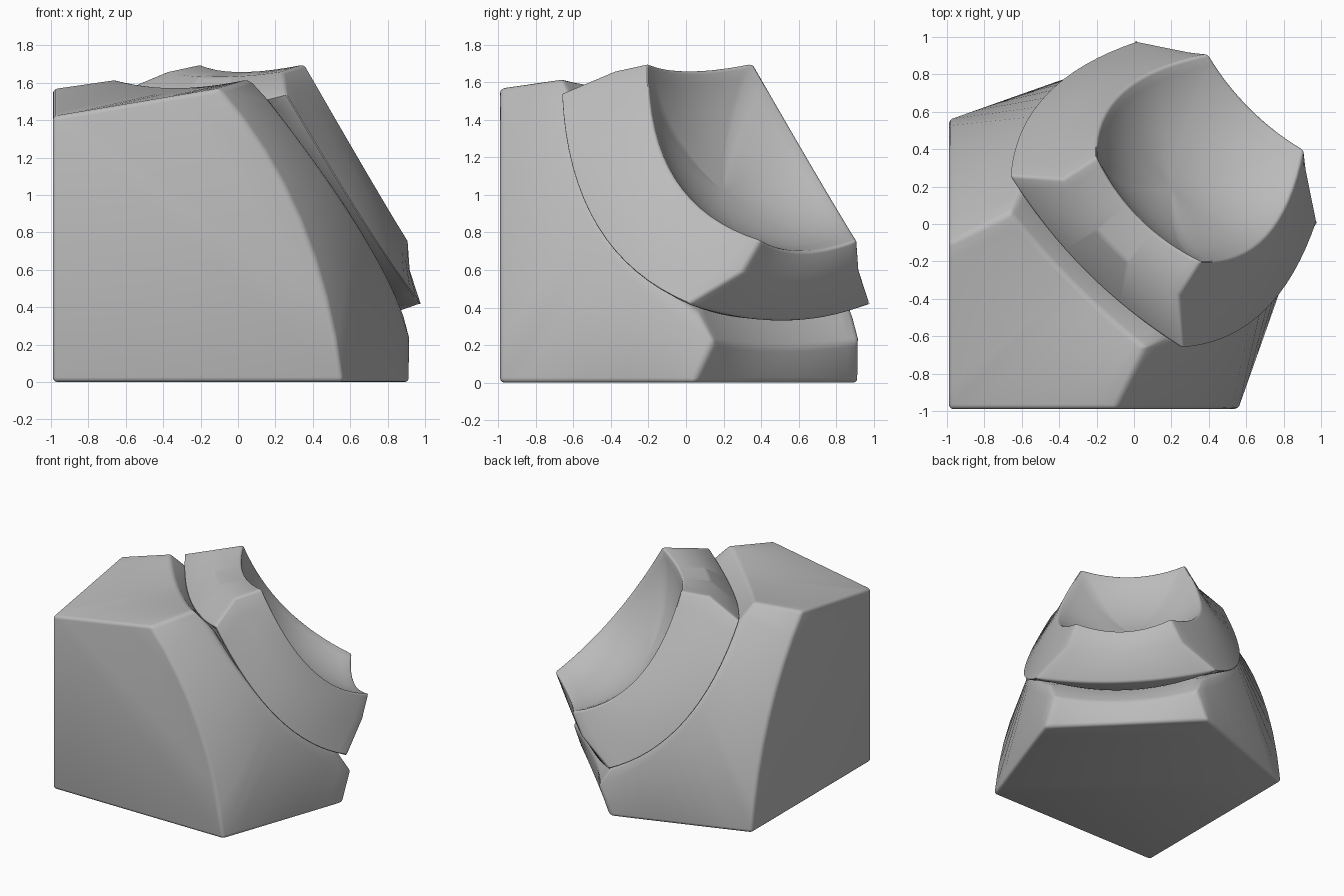
import bpy, bmesh
from mathutils import Vector

if "Cube" in bpy.data.objects:
    bpy.data.objects.remove(bpy.data.objects["Cube"])

N = 16                                   # samples along each side of a loop
CENTRE = Vector((0.73, 0.73, 1.62))      # centre of the round bowl

grey = bpy.data.materials.new("plain grey")
grey.diffuse_color = (0.5, 0.5, 0.5, 1)
grey.use_nodes = True
grey.node_tree.nodes["Principled BSDF"].inputs["Base Color"].default_value = grey.diffuse_color


def swap(p):
    """Mirror across the diagonal plane x = y."""
    return Vector((p[1], p[0], p[2]))


def arc(p, m, q, n=N):
    """Curve from p through m to q, last point left out."""
    p, m, q = Vector(p), Vector(m), Vector(q)
    c = 2 * m - (p + q) / 2
    return [p * (1 - t) ** 2 + c * 2 * t * (1 - t) + q * t * t
            for t in (i / n for i in range(n))]


def line(p, q, n):
    return [Vector(p).lerp(Vector(q), i / n) for i in range(n)]


def close_loop(top, side, back, corner_c):
    """Join top, side and back edges, then mirror the side edge."""
    other = [swap(p) for p in (side + [Vector(corner_c)])[:0:-1]]
    return top + side + back + other


def loop(b, top, side, c, back):
    return close_loop(arc(swap(b), top, b), arc(b, side, c), arc(c, back, swap(c)), c)


def add(bm, pts):
    return [bm.verts.new(p) for p in pts]


def bridge(bm, a, b):
    n = len(a)
    for i in range(n):
        j = (i + 1) % n
        bm.faces.new((a[i], a[j], b[j], b[i]))


def fan(bm, ring, point):
    v = bm.verts.new(point)
    for i in range(len(ring)):
        bm.faces.new((ring[i], ring[(i + 1) % len(ring)], v))


def finish(bm, name, width, clamp):
    bmesh.ops.recalc_face_normals(bm, faces=bm.faces)
    me = bpy.data.meshes.new(name)
    bm.to_mesh(me)
    bm.free()
    me.materials.append(grey)
    ob = bpy.data.objects.new(name, me)
    bpy.context.collection.objects.link(ob)
    bpy.context.view_layer.objects.active = ob
    ob.select_set(True)
    mod = ob.modifiers.new("soft edges", 'BEVEL')
    mod.width, mod.segments, mod.use_clamp_overlap = width, 3, clamp
    mod.limit_method, mod.angle_limit = 'ANGLE', 0.55
    bpy.ops.object.modifier_apply(modifier=mod.name)
    bpy.ops.object.shade_smooth_by_angle(angle=0.6)
    ob.select_set(False)


# Block: outer boundary of the top, side and back faces
H = N // 2
B, C = (-0.1, -0.99, 1.57), (0.92, 0.04, 0)
foot, peak = (0.56, -0.99, 0), (-0.99, -0.99, 1.42)
outer = close_loop(line(swap(B), peak, H) + line(peak, B, H),
                   arc(B, (0.34, -0.99, 0.86), foot, H) + line(foot, C, H),
                   line(C, swap(C), N), C)
bm = bmesh.new()
o = add(bm, outer)
lip = add(bm, loop((0.06, -0.66, 1.62), (-0.32, -0.32, 1.575), (0.63, -0.49, 0.82),
                   (0.92, 0.15, 0.22), (0.49, 0.49, 0.19)))
groove = add(bm, loop((0.19, -0.6, 1.48), (-0.24, -0.24, 1.43), (0.63, -0.44, 0.86),
                      (0.88, 0.06, 0.38), (0.43, 0.43, 0.32)))
bridge(bm, o, lip)
bridge(bm, lip, groove)
fan(bm, groove, (0.05, 0.05, 0.8))
# Block: flat front, left and bottom faces
base = bm.verts.new((-0.99, -0.99, 0))
bm.faces.new([base] + o[H:N + H + 1][::-1])
bm.faces.new([base] + o[3 * N + H:] + o[:H + 1])
bm.faces.new([base] + o[N + H:3 * N + H + 1])
finish(bm, "block", 0.025, True)

# Cap: four-sided collar with a hollow round bowl
bm = bmesh.new()
rim_pts = loop((0.36, -0.2, 1.7), (0.03, 0.03, 1.66), (0.71, -0.06, 1.09),
               (0.91, 0.4, 0.76), (0.62, 0.62, 0.7))
under = add(bm, loop((0.21, -0.57, 1.46), (-0.2, -0.2, 1.41), (0.62, -0.42, 0.86),
                     (0.88, 0.06, 0.4), (0.42, 0.42, 0.34)))
edge = add(bm, loop((0.26, -0.67, 1.54), (-0.26, -0.26, 1.46), (0.69, -0.48, 0.83),
                    (0.98, 0.01, 0.42), (0.52, 0.52, 0.33)))
ridge = add(bm, loop((0.24, -0.38, 1.66), (-0.12, -0.12, 1.63), (0.72, -0.24, 0.97),
                     (0.92, 0.3, 0.59), (0.6, 0.6, 0.54)))
rim = add(bm, rim_pts)
fan(bm, under, (0.1, 0.1, 0.85))
bridge(bm, under, edge)
bridge(bm, edge, ridge)
bridge(bm, ridge, rim)
bottom = Vector((0.2, 0.2, 1.02))
R = (bottom - CENTRE).length
ring = rim
for k in range(1, 9):
    t = k / 9
    pts = []
    for p in rim_pts:
        r = (p - CENTRE).length * (1 - t) + R * t
        pts.append(CENTRE + (p.lerp(bottom, t) - CENTRE).normalized() * r)
    new = add(bm, pts)
    bridge(bm, ring, new)
    ring = new
fan(bm, ring, bottom)
finish(bm, "bowl_cap", 0.018, False)
